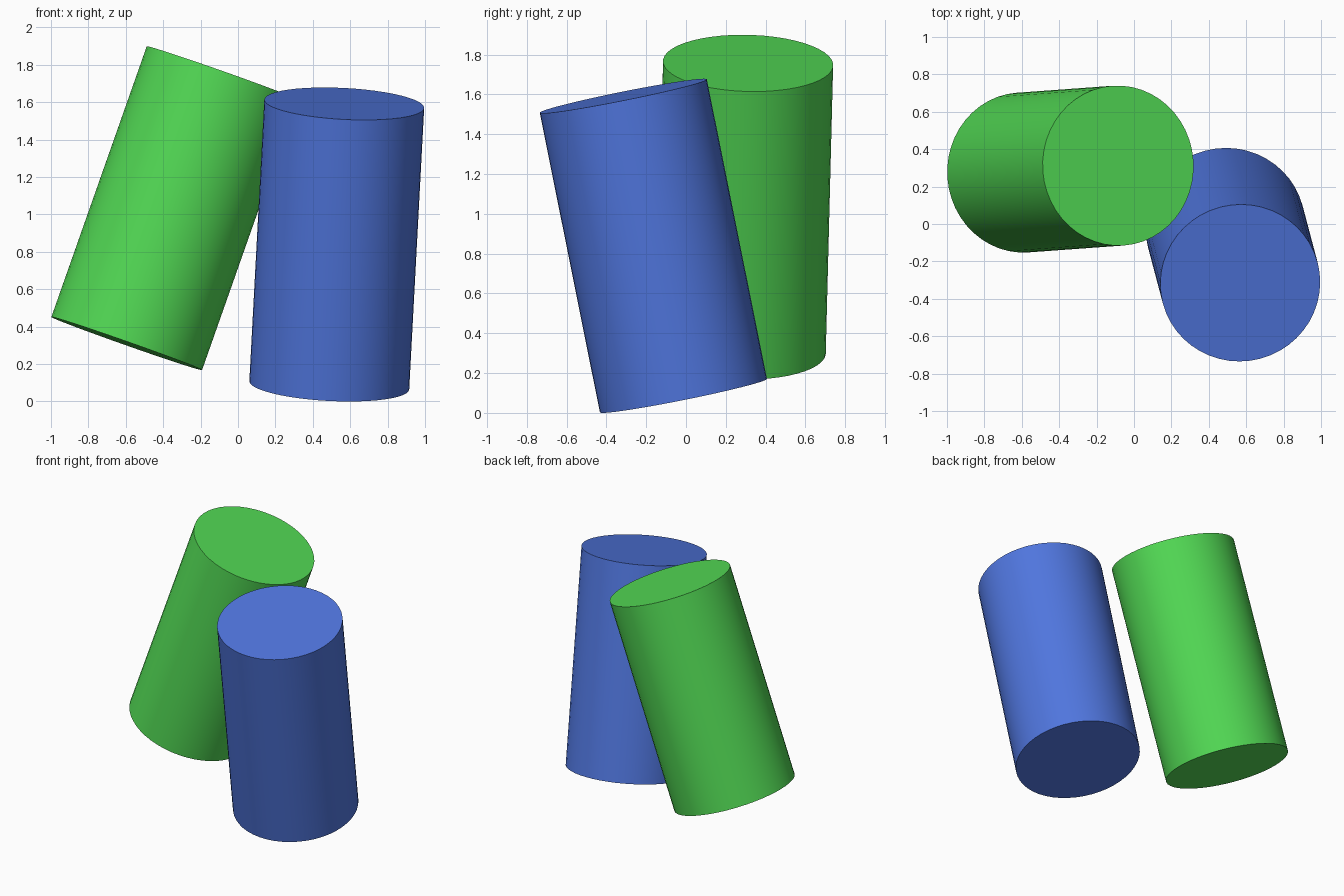
import bpy
import math
from mathutils import Vector

if "Cube" in bpy.data.objects:
    bpy.data.objects.remove(bpy.data.objects["Cube"])

RADIUS = 0.428
SIDES = 48


def material(name, rgb):
    m = bpy.data.materials.new(name)
    m.diffuse_color = (*rgb, 1.0)
    m.use_nodes = True
    m.node_tree.nodes["Principled BSDF"].inputs["Base Color"].default_value = m.diffuse_color
    return m


def tilted_cylinder(name, bottom, top, mat):
    """Capped cylinder whose axis runs from bottom centre to top centre."""
    a, b = Vector(bottom), Vector(top)
    axis = b - a
    bpy.ops.mesh.primitive_cylinder_add(
        vertices=SIDES, radius=RADIUS, depth=axis.length,
        location=(a + b) / 2,
        rotation=axis.to_track_quat('Z', 'Y').to_euler())
    obj = bpy.context.object
    obj.name = name
    obj.data.materials.append(mat)
    bpy.ops.object.shade_smooth_by_angle(angle=math.radians(30))
    return obj


green = material("green", (0.084, 0.694, 0.089))
blue = material("blue", (0.080, 0.181, 0.730))

# Raised cylinder leaning to the right
tilted_cylinder("green_cylinder", (-0.595, 0.275, 0.310), (-0.085, 0.312, 1.757), green)
# Grounded cylinder leaning to the front
tilted_cylinder("blue_cylinder", (0.488, -0.013, 0.087), (0.568, -0.315, 1.592), blue)
